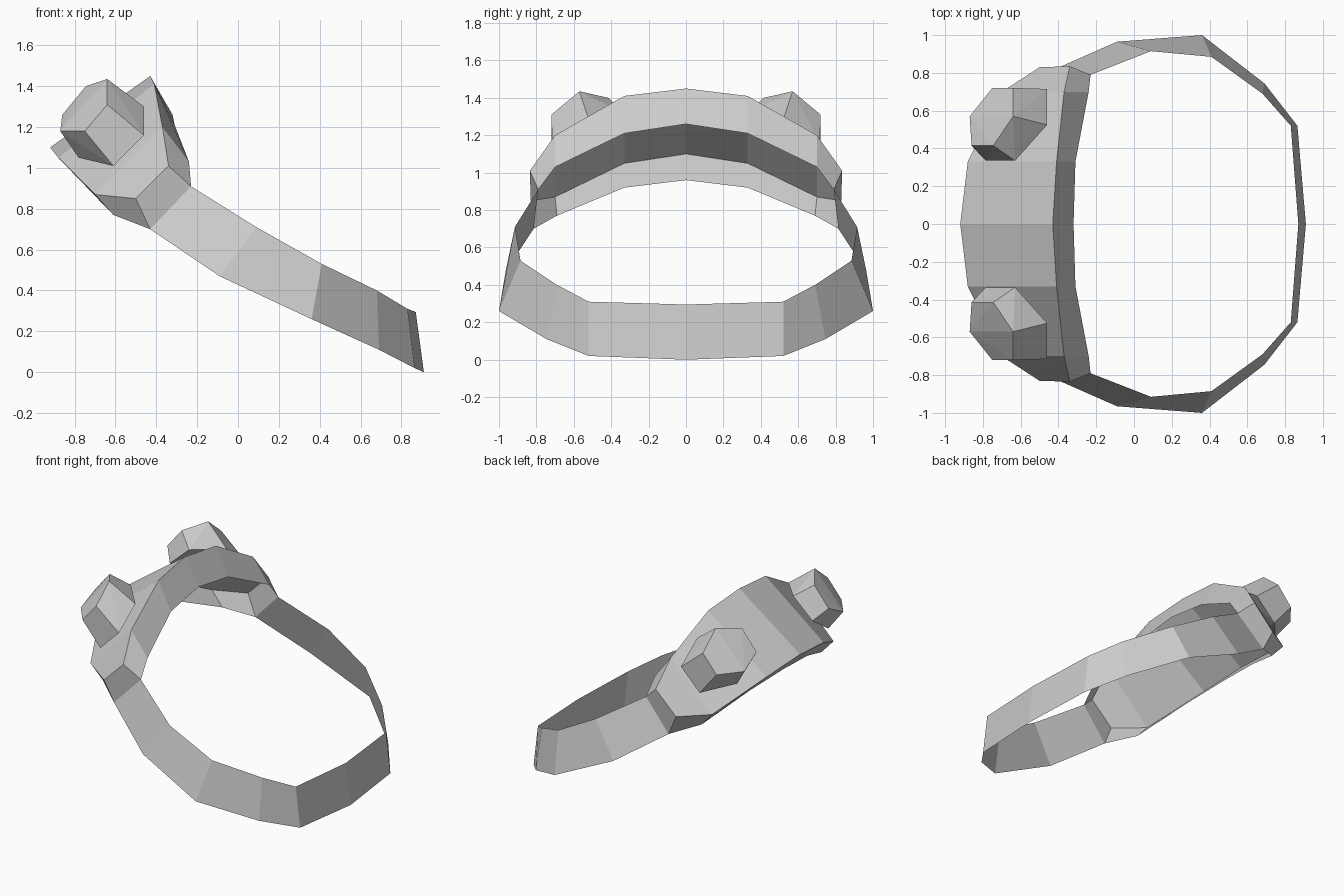
import bpy, bmesh
from mathutils import Vector

if "Cube" in bpy.data.objects:
    bpy.data.objects.remove(bpy.data.objects["Cube"])


def make_object(name, bm):
    bmesh.ops.recalc_face_normals(bm, faces=bm.faces)
    mesh = bpy.data.meshes.new(name)
    bm.to_mesh(mesh)
    bm.free()
    obj = bpy.data.objects.new(name, mesh)
    bpy.context.collection.objects.link(obj)
    return obj


def mirror_line(half):
    """Half line starts at y = 0; returns the full line from -y to +y."""
    return [(x, -y, z) for x, y, z in reversed(half[1:])] + half


def loft(bm, half_lines):
    """Skin neighbouring lines with quads and return the vertex rows."""
    rows = [[bm.verts.new(p) for p in mirror_line(h)] for h in half_lines]
    for a, b in zip(rows, rows[1:]):
        for i in range(len(a) - 1):
            bm.faces.new((a[i], a[i + 1], b[i + 1], b[i]))
    return rows


# Visor shell: rear rim, top ridge, front edge and lower lip
rim = [(-.32, 0, 1.26), (-.31, .33, 1.21), (-.24, .70, 1.03), (-.23, .79, .91)]
ridge = [(-.43, 0, 1.45), (-.41, .33, 1.41), (-.37, .70, 1.20), (-.34, .835, 1.01)]
edge = [(-.92, 0, 1.10), (-.88, .33, 1.05), (-.70, .70, .87), (-.50, .83, .85)]
lip = [(-.79, 0, .96), (-.75, .33, .92), (-.61, .69, .77), (-.43, .815, .70)]
bm = bmesh.new()
rows = loft(bm, [rim, ridge, edge, lip])
for end in (0, -1):
    bm.faces.new([r[end] for r in rows])
make_object("visor_shell", bm)

# Strap: thin band running round the back from the visor ends
strap_top = [(.87, 0, .295), (.83, .52, .31), (.68, .69, .40),
             (.41, .885, .53), (.09, .915, .71), (-.23, .79, .91)]
strap_bottom = [(.91, 0, 0), (.865, .52, .02), (.69, .745, .11),
                (.36, 1.0, .26), (-.09, .965, .47), (-.43, .815, .70)]
bm = bmesh.new()
loft(bm, [strap_top, strap_bottom])
make_object("strap", bm)

# Knobs: tapered six-sided blocks set through the visor
cap = [(-.64, .57, 1.435), (-.64, .72, 1.31), (-.75, .72, 1.18),
       (-.87, .57, 1.18), (-.86, .415, 1.26), (-.745, .415, 1.40)]
base = [(-.46, .525, 1.30), (-.46, .715, 1.16), (-.61, .715, 1.01),
        (-.78, .525, 1.05), (-.785, .335, 1.18), (-.63, .335, 1.32)]
for side, label in ((1, "left"), (-1, "right")):
    bm = bmesh.new()
    for x, y, z in cap + base:
        bm.verts.new(Vector((x, side * y, z)))
    bmesh.ops.convex_hull(bm, input=bm.verts)
    make_object("knob_" + label, bm)
